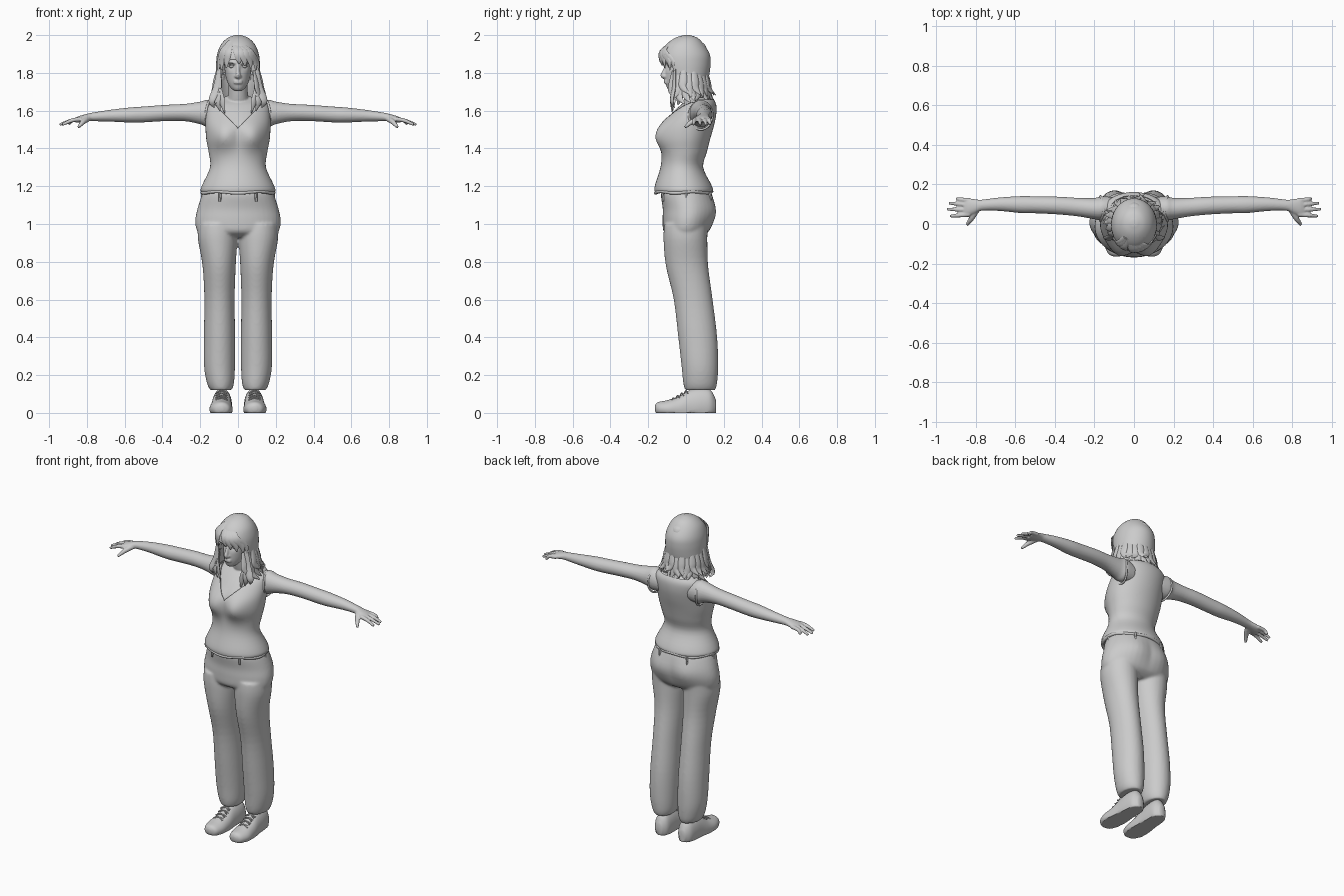
import bpy, bmesh, math, random
from mathutils import Vector, Matrix

random.seed(4)
default = bpy.data.objects.get("Cube")
if default:
    bpy.data.objects.remove(default)

GREY = (0.6, 0.6, 0.6, 1)
clay = bpy.data.materials.new("light grey")
clay.use_nodes = True
clay.diffuse_color = GREY
clay.node_tree.nodes["Principled BSDF"].inputs["Base Color"].default_value = GREY
made = []


def smooth_rows(rows, steps=4):
    """Catmull-Rom interpolation through rows of any length."""
    rows = [Vector(r) for r in rows]
    out = []
    for i in range(len(rows) - 1):
        a, b, c, d = rows[max(i - 1, 0)], rows[i], rows[i + 1], rows[min(i + 2, len(rows) - 1)]
        for s in range(steps):
            t = s / steps
            out.append(b + (c - a) * (t / 2) + (a * 2 - b * 5 + c * 4 - d) * (t * t / 2)
                       + (b * 3 - a - c * 3 + d) * (t ** 3 / 2))
    return out + [rows[-1]]


def skin(bm, rings, closed=False):
    """Bridge rings of points with quads; cap the ends unless closed."""
    rings = [[bm.verts.new(p) for p in ring] for ring in rings]
    n = len(rings[0])
    pairs = list(zip(rings, rings[1:])) + ([(rings[-1], rings[0])] if closed else [])
    for a, b in pairs:
        for i in range(n):
            j = (i + 1) % n
            bm.faces.new((a[i], a[j], b[j], b[i]))
    if not closed:
        bm.faces.new(rings[0])
        bm.faces.new(rings[-1])


def loft(bm, rows, axis="Z", shape=None, inset=0, sides=40):
    """Elliptical sections: position on axis, two centre values, two radii."""
    rings = []
    for t, u, v, ru, rv in smooth_rows(rows):
        ring = []
        for k in range(sides):
            a = math.tau * k / sides
            p, q = u + (ru - inset) * math.cos(a), v + (rv - inset) * math.sin(a)
            co = Vector({"X": (t, p, q), "Y": (p, t, q), "Z": (p, q, t)}[axis])
            ring.append(shape(co) if shape else co)
        rings.append(ring)
    skin(bm, rings)


def tube(bm, points, out=(0, 0, 1), flat=1, closed=False, sides=10):
    """Round or flattened strand through (x, y, z, radius) points."""
    pts = [Vector(p) for p in points] if closed else smooth_rows(points)
    rings = []
    for i, p in enumerate(pts):
        before = pts[i - 1] if i or closed else p
        after = pts[(i + 1) % len(pts)] if closed else pts[min(i + 1, len(pts) - 1)]
        along = (after.xyz - before.xyz).normalized()
        side = along.cross(Vector(out)).normalized()
        thin = side.cross(along) * flat
        angles = [math.tau * k / sides for k in range(sides)]
        rings.append([p.xyz + (side * math.cos(a) + thin * math.sin(a)) * p.w for a in angles])
    skin(bm, rings, closed)


def ball(bm, centre, radii):
    place = Matrix.Translation(centre) @ Matrix.Diagonal((*radii, 1))
    bmesh.ops.create_uvsphere(bm, u_segments=20, v_segments=12, radius=1, matrix=place)


def mirror(bm):
    copy = bmesh.ops.duplicate(bm, geom=bm.verts[:] + bm.edges[:] + bm.faces[:])["geom"]
    verts = [g for g in copy if isinstance(g, bmesh.types.BMVert)]
    bmesh.ops.scale(bm, vec=(-1, 1, 1), verts=verts)


def cut(bm, point, normal):
    bmesh.ops.bisect_plane(bm, geom=bm.verts[:] + bm.edges[:] + bm.faces[:],
                           plane_co=point, plane_no=normal)


def remove(bm, rule):
    faces = [f for f in bm.faces if rule(f.calc_center_median())]
    bmesh.ops.delete(bm, geom=faces, context="FACES")


def finish(name, bm, voxel=0, thick=0, relax=3):
    bmesh.ops.recalc_face_normals(bm, faces=bm.faces[:])
    mesh = bpy.data.meshes.new(name)
    bm.to_mesh(mesh)
    bm.free()
    mesh.materials.append(clay)
    ob = bpy.data.objects.new(name, mesh)
    bpy.context.collection.objects.link(ob)
    if voxel:
        blend = ob.modifiers.new("blend", "REMESH")
        blend.mode, blend.voxel_size, blend.use_smooth_shade = "VOXEL", voxel, True
        soften = ob.modifiers.new("soften", "SMOOTH")
        soften.factor, soften.iterations = 0.5, relax
    if thick:
        ob.modifiers.new("cloth", "SOLIDIFY").thickness = thick
    made.append(ob)


def bump(co, x, z, size):
    return math.exp(-((abs(co.x) - x) ** 2 + (co.z - z) ** 2) / (2 * size * size))


def bust(co):
    if co.y < 0:
        co.y -= 0.045 * bump(co, 0.08, 1.46, 0.05)
    return co


def seat(co):
    if co.y > 0:
        co.y += 0.02 * bump(co, 0.09, 1.06, 0.06)
    return co


def sockets(co):
    if co.y < 0:
        co.y += 0.013 * bump(co, 0.032, 1.835, 0.013)
    return co


def grounded(co):
    co.z = max(co.z, 0)
    return co


TORSO = [(1.165, 0, -.012, .19, .15), (1.18, 0, -.012, .198, .155), (1.21, 0, -.015, .188, .148),
         (1.3, 0, -.022, .148, .113), (1.38, 0, -.008, .155, .118), (1.45, 0, 0, .168, .128),
         (1.52, 0, .01, .172, .138), (1.58, 0, .035, .17, .125), (1.63, 0, .06, .16, .1),
         (1.66, 0, .075, .12, .07), (1.68, 0, .07, .06, .05)]

# Skin: arms and hands, then torso, neck and head, blended together
body = bmesh.new()
loft(body, [(.1, .085, 1.58, .05, .06), (.16, .08, 1.585, .06, .072), (.2, .078, 1.588, .054, .06),
            (.28, .085, 1.59, .047, .046), (.38, .093, 1.588, .045, .043), (.5, .097, 1.58, .043, .042),
            (.57, .098, 1.577, .043, .04), (.68, .1, 1.573, .034, .031), (.77, .095, 1.567, .028, .023),
            (.8, .09, 1.563, .035, .02), (.84, .085, 1.555, .044, .017), (.86, .08, 1.55, .04, .013)],
     axis="X", sides=24)
for root, tip, reach in ((.12, .128, .895), (.095, .106, .935), (.07, .075, .945), (.048, .04, .93)):
    tube(body, [(.83, root, 1.556, .012), (.88, (root + tip) / 2, 1.548, .011), (reach, tip, 1.526, .008)])
tube(body, [(.79, .08, 1.56, .016), (.82, .03, 1.54, .014), (.845, -.005, 1.512, .008)])
mirror(body)
loft(body, TORSO, shape=bust, inset=0.012)
loft(body, [(1.6, 0, .075, .08, .06), (1.66, 0, .05, .056, .06), (1.75, 0, .03, .05, .055),
            (1.8, 0, .03, .05, .055)])
loft(body, [(1.705, 0, -.065, .02, .025), (1.72, 0, -.055, .038, .045), (1.75, 0, -.03, .056, .078),
            (1.79, 0, -.01, .067, .1), (1.84, 0, 0, .073, .108), (1.9, 0, .005, .075, .108),
            (1.95, 0, .01, .062, .09), (1.98, 0, .01, .03, .04)], shape=sockets)
tube(body, [(0, -.1, 1.845, .008), (0, -.114, 1.81, .01), (0, -.123, 1.785, .013), (0, -.105, 1.775, .01)],
     out=(1, 0, 0))
for lip_z in (1.757, 1.747):
    ball(body, (0, -.105, lip_z), (.024, .012, .006))
for side in (-1, 1):
    ball(body, (side * .011, -.112, 1.782), (.009, .01, .008))
    tube(body, [(side * .014, -.104, 1.85, .005), (side * .035, -.099, 1.858, .006), (side * .056, -.08, 1.85, .004)])
finish("body", body, voxel=0.005)

eyes = bmesh.new()
ball(eyes, (.032, -.08, 1.835), (.016, .014, .01))
tube(eyes, [(.016, -.09, 1.836, .003), (.032, -.095, 1.845, .004), (.049, -.083, 1.836, .003)])
mirror(eyes)
finish("eyes", eyes)

# Sleeveless top with a V neck, armhole trim and a rolled hem
top = bmesh.new()
loft(top, TORSO, shape=bust, sides=64)
for sx in (-1, 1):
    cut(top, (0, 0, 1.51), (sx, 0, -1))
cut(top, (0, 0, 1.66), (0, 0, 1))
remove(top, lambda c: c.z > 1.66 or c.z < 1.166 or (c.y < .06 and c.z > 1.51 + abs(c.x)))
finish("sleeveless_top", top, thick=0.008)

trim = bmesh.new()
turn = [math.tau * k / 48 for k in range(48)]
tube(trim, [(.162 + .008 * math.cos(2 * a), .078 + .062 * math.cos(a), 1.575 + .075 * math.sin(a), .006)
            for a in turn], out=(1, 0, 0), closed=True)
mirror(trim)
tube(trim, [(.19 * math.cos(a), -.012 + .148 * math.sin(a), 1.168 + .004 * math.sin(5 * a), .009)
            for a in turn], closed=True)
finish("top_trim", trim)

# Loose trousers: two legs blended into the hips
trousers = bmesh.new()
loft(trousers, [(1, .11, 0, .1, .115), (.92, .108, -.003, .104, .116), (.78, .1, .005, .088, .112),
                (.6, .098, .038, .08, .103), (.4, .098, .062, .083, .103), (.25, .098, .073, .082, .097),
                (.16, .093, .075, .072, .09), (.12, .09, .075, .057, .08)])
mirror(trousers)
loft(trousers, [(1.18, 0, 0, .175, .125), (1.15, 0, .002, .192, .135), (1.08, 0, .012, .215, .135),
                (1.02, 0, .008, .226, .132), (.96, 0, 0, .215, .118), (.93, 0, 0, .16, .075)], shape=seat)
finish("trousers", trousers, voxel=0.008, relax=6)

loops = bmesh.new()
for x, y in ((.095, -.121), (.095, .127), (.188, .0)):
    tube(loops, [(x, y, 1.17, .008), (x, y * 1.02, 1.145, .008), (x * 1.02, y * 1.02, 1.12, .007)],
         out=(0, 1, 0), sides=6)
mirror(loops)
finish("belt_loops", loops)

# Shoes with crossed laces
shoes = bmesh.new()
loft(shoes, [(-.165, .088, .025, .012, .012), (-.15, .088, .022, .042, .034), (-.1, .09, .02, .06, .047),
             (-.04, .088, .02, .059, .066), (.02, .086, .03, .054, .09), (.08, .084, .04, .052, .09),
             (.13, .082, .04, .045, .08), (.158, .082, .035, .02, .035)], axis="Y", shape=grounded)
for k in range(4):
    y, z = -.075 + k * .022, .073 + k * .0125
    for a, b in ((0, .018), (.018, 0)):
        tube(shoes, [(.058, y + a, z - .006, .004), (.088, y + .009, z + .006, .004), (.118, y + b, z - .006, .004)],
             sides=6)
mirror(shoes)
finish("shoes", shoes)

# Hair: a shell open at the face, then locks
hair = bmesh.new()
loft(hair, [(2, 0, .005, .015, .015), (1.985, 0, .002, .055, .06), (1.95, 0, -.005, .09, .1),
            (1.9, 0, -.005, .11, .13), (1.85, 0, -.004, .116, .134), (1.8, 0, 0, .116, .125),
            (1.75, 0, .005, .116, .112), (1.7, 0, .01, .122, .112), (1.67, 0, .015, .125, .115)], sides=56)
cut(hair, (0, 0, 1.868), (0, 0, 1))
cut(hair, (0, -.065, 0), (0, 1, 0))
remove(hair, lambda c: c.z < 1.671 or (c.y < -.065 and c.z < 1.868))
finish("hair_shell", hair, thick=0.008)

locks = bmesh.new()
for row, lift in enumerate((0, .035)):
    for k in range(17):
        a = math.radians(-120 + 15 * k + 7 * row)
        out = Vector((math.sin(a), math.cos(a), 0))
        z, flare, bend = lift + random.uniform(-.015, .015), random.uniform(1.2, 1.36), random.uniform(-.25, .25)
        tip = Vector((math.sin(a + bend), math.cos(a + bend), 0)) * .118 * flare
        root, mid = out * .108, out * .124
        tube(locks, [(root.x, root.y, 1.78 + z, .012), (mid.x, mid.y, 1.71 + z, .022),
                     (mid.x * 1.06, mid.y * 1.06, 1.675 + z, .018), (tip.x, tip.y, 1.64 + z, .002)],
             out=out, flat=0.35)
for s in (-1, 1):
    for inner, low in ((.07, 1.585), (.095, 1.6), (.125, 1.615)):
        tube(locks, [(s * .1, -.06, 1.82, .012), (s * (.09 + inner / 5), -.065, 1.72, .02),
                     (s * (inner + .015), -.075, 1.65, .018), (s * inner, -.09 + inner / 4, low, .002)],
             out=(s * .5, -1, 0), flat=0.35)


def fringe_y(x):
    return -.006 - .132 * math.sqrt(1 - (x / .117) ** 2)


# Fringe swept from a side parting
for end in (-.1, -.085, -.06, .005, .035, .065, .09, .102):
    mid = end * .7 - .01
    tube(locks, [(-.025 + end * .2, -.07, 1.968, .012), (mid, fringe_y(mid) + .004, 1.915, .02),
                 (end, fringe_y(end), 1.872 - abs(end) * .15, .016), (end * 1.04, fringe_y(end) + .006, 1.85 - abs(end) * .4, .003)],
         out=(end * 8, -1, .2), flat=0.3)
finish("hair_locks", locks)

bpy.ops.object.select_all(action="DESELECT")
for ob in made:
    ob.select_set(True)
bpy.context.view_layer.objects.active = made[0]
bpy.ops.object.shade_smooth_by_angle(angle=math.radians(50))
